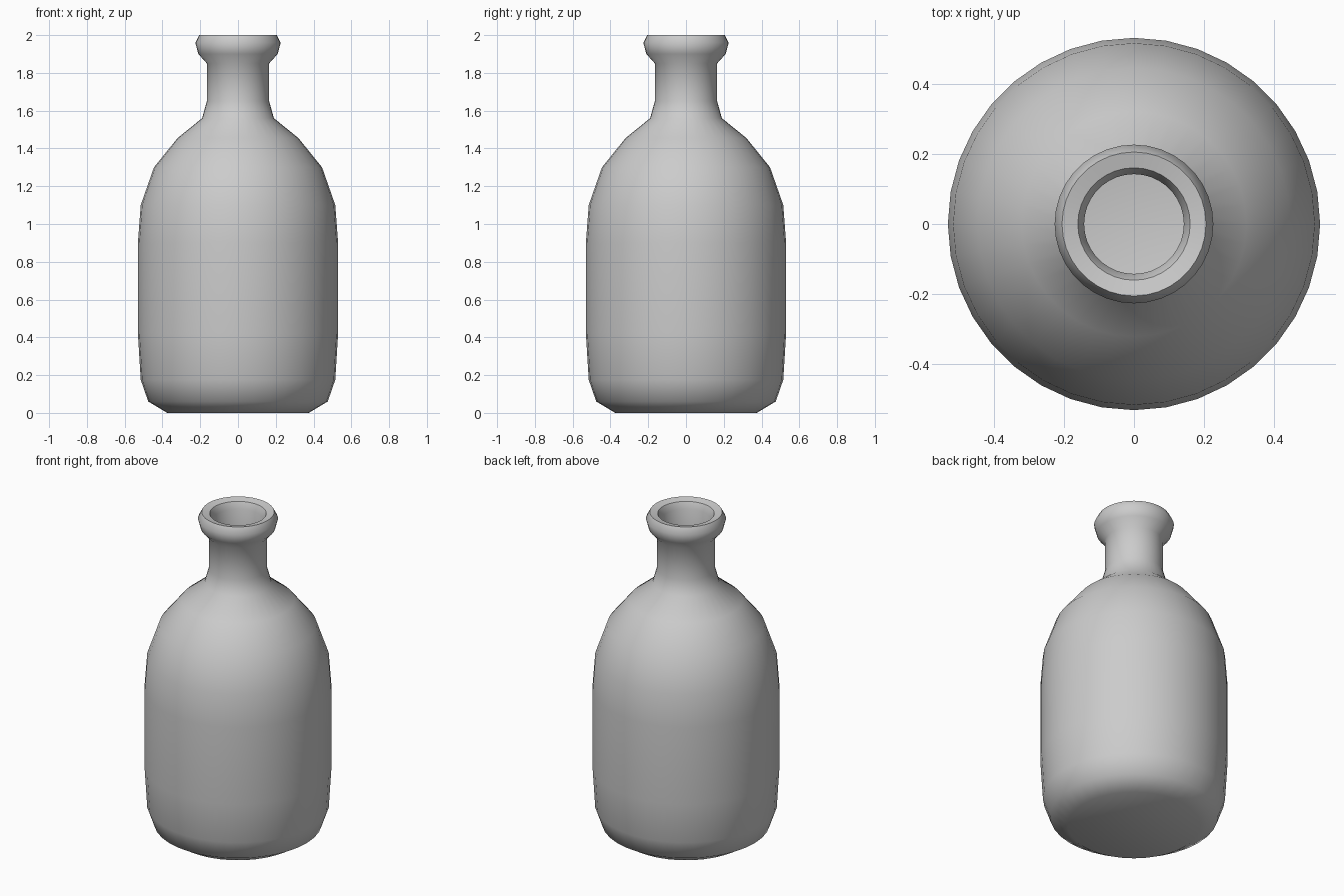
import bpy, bmesh, math

if "Cube" in bpy.data.objects:
    bpy.data.objects.remove(bpy.data.objects["Cube"])

SIDES = 36

glass = bpy.data.materials.new("light grey")
glass.diffuse_color = (0.6, 0.6, 0.6, 1)
glass.use_nodes = True
glass.node_tree.nodes["Principled BSDF"].inputs["Base Color"].default_value = glass.diffuse_color

# Outer wall from base to lip, then inner wall back down to the floor (radius, height)
outer = [(0.375, 0), (0.475, 0.06), (0.515, 0.175), (0.53, 0.42), (0.53, 0.9),
         (0.515, 1.10), (0.445, 1.30), (0.32, 1.455), (0.19, 1.56), (0.165, 1.65),
         (0.165, 1.85), (0.21, 1.90), (0.226, 1.96), (0.205, 2.0)]
inner = [(0.16, 1.99), (0.142, 1.95), (0.142, 1.65), (0.165, 1.55), (0.30, 1.435),
         (0.42, 1.285), (0.49, 1.09), (0.505, 0.9), (0.505, 0.42), (0.49, 0.18),
         (0.455, 0.08), (0.365, 0.025)]

# Bottle: lathe the profile ring by ring
bm = bmesh.new()
rings = []
for r, z in outer + inner:
    rings.append([bm.verts.new((r * math.cos(a), r * math.sin(a), z))
                  for a in (2 * math.pi * i / SIDES for i in range(SIDES))])
for low, high in zip(rings, rings[1:]):
    for i in range(SIDES):
        j = (i + 1) % SIDES
        bm.faces.new((low[i], low[j], high[j], high[i]))

# Base underside and inner floor
bm.faces.new(rings[0][::-1])
bm.faces.new(rings[-1])
bmesh.ops.recalc_face_normals(bm, faces=bm.faces)

mesh = bpy.data.meshes.new("bottle")
bm.to_mesh(mesh)
bm.free()
mesh.materials.append(glass)
bottle = bpy.data.objects.new("bottle", mesh)
bpy.context.collection.objects.link(bottle)

# Smooth body with a crisp shoulder joint and inner rim
bpy.context.view_layer.objects.active = bottle
bottle.select_set(True)
bpy.ops.object.shade_smooth_by_angle(angle=math.radians(50))
